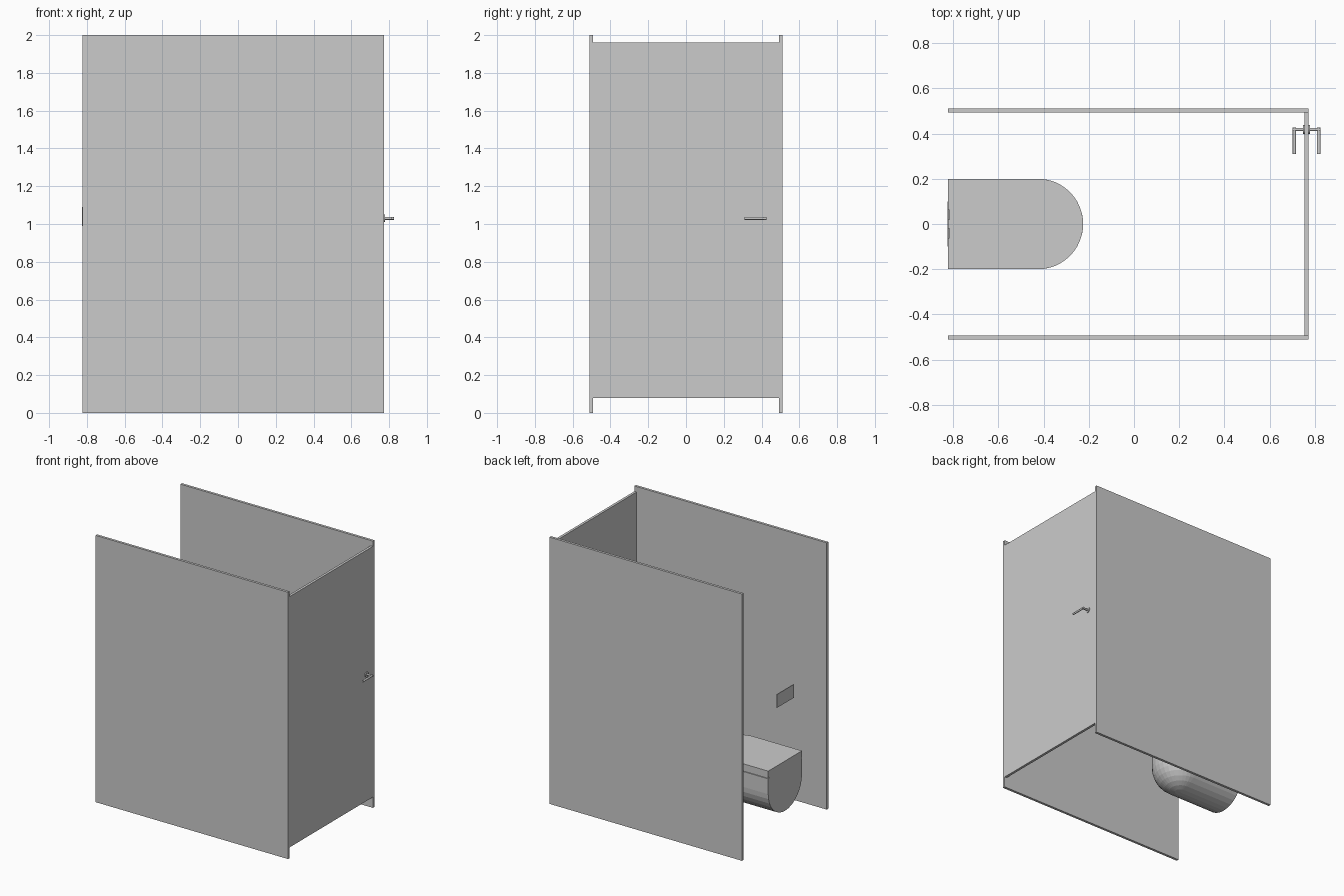
import bpy, bmesh, math
from mathutils import Matrix

if "Cube" in bpy.data.objects:
    bpy.data.objects.remove(bpy.data.objects["Cube"])


def finish(name, bm):
    bmesh.ops.remove_doubles(bm, verts=bm.verts, dist=1e-5)
    bmesh.ops.recalc_face_normals(bm, faces=bm.faces)
    me = bpy.data.meshes.new(name)
    bm.to_mesh(me)
    bm.free()
    ob = bpy.data.objects.new(name, me)
    bpy.context.collection.objects.link(ob)
    return ob


def box(name, lo, hi):
    bm = bmesh.new()
    bmesh.ops.create_cube(bm, size=1)
    for v in bm.verts:
        v.co = [(a + b) / 2 + c * (b - a) for a, b, c in zip(lo, hi, v.co)]
    return finish(name, bm)


def rod(name, center, radius, length, axis, sides=16):
    bm = bmesh.new()
    turn = Matrix.Rotation(math.pi / 2, 4, 'Y' if axis == 'X' else 'X')
    bmesh.ops.create_cone(bm, cap_ends=True, segments=sides, radius1=radius,
                          radius2=radius, depth=length,
                          matrix=Matrix.Translation(center) @ turn)
    return finish(name, bm)


BACK, FRONT = -0.822, -0.425   # wall plane, centre of the rounded nose


def loft(name, rings, arc=16):
    """Stack D-shaped outlines given as (half width, height)."""
    bm = bmesh.new()
    loops = []
    for w, z in rings:
        pts = [(BACK, -w)]
        for i in range(arc + 1):
            a = -math.pi / 2 + math.pi * i / arc
            pts.append((FRONT + w * math.cos(a), w * math.sin(a)))
        pts.append((BACK, w))
        loops.append([bm.verts.new((x, y, z)) for x, y in pts])
    n = len(loops[0])
    for a, b in zip(loops, loops[1:]):
        for i in range(n):
            j = (i + 1) % n
            bm.faces.new((a[i], a[j], b[j], b[i]))
    bm.faces.new(loops[0])
    bm.faces.new(loops[-1])
    return finish(name, bm)


# Cubicle side panels and door
for side, s in (("left", -1), ("right", 1)):
    y = sorted((s * 0.493, s * 0.512))
    box(side + "_panel", (BACK, y[0], 0), (0.773, y[1], 2))
box("door", (0.754, -0.493, 0.08), (0.773, 0.493, 1.96))

# Door handles on both faces
HY, HZ, DX = 0.418, 1.03, 0.7635
for side, s in (("inner", -1), ("outer", 1)):
    rod(side + "_rose", (DX + s * 0.0115, HY, HZ), 0.02, 0.007, 'X', 24)
    rod(side + "_stem", (DX + s * 0.035, HY, HZ), 0.0075, 0.053, 'X')
    rod(side + "_lever", (DX + s * 0.054, 0.368, HZ), 0.0075, 0.116, 'Y')

# Wall-hung bowl: quarter-sphere nose, half-round underside
R, ZC = 0.2, 0.38
bowl = [(max(R * math.sin(t), 0.0005), ZC - R * math.cos(t))
        for t in (math.pi / 2 * i / 8 for i in range(9))]
loft("toilet_bowl", bowl + [(R, 0.495)])

# Hinge gap and lid
loft("seat_gap", [(0.193, 0.494), (0.193, 0.506)], 24)
loft("toilet_lid", [(R, 0.505), (R, 0.553)], 24)

# Flush plate with two buttons
box("flush_plate", (-0.825, -0.1, 0.99), (-0.82, 0.1, 1.09))
for side, s in (("left", -1), ("right", 1)):
    y = sorted((s * 0.018, s * 0.065))
    box(side + "_flush_button", (-0.821, y[0], 1.015), (-0.816, y[1], 1.065))
